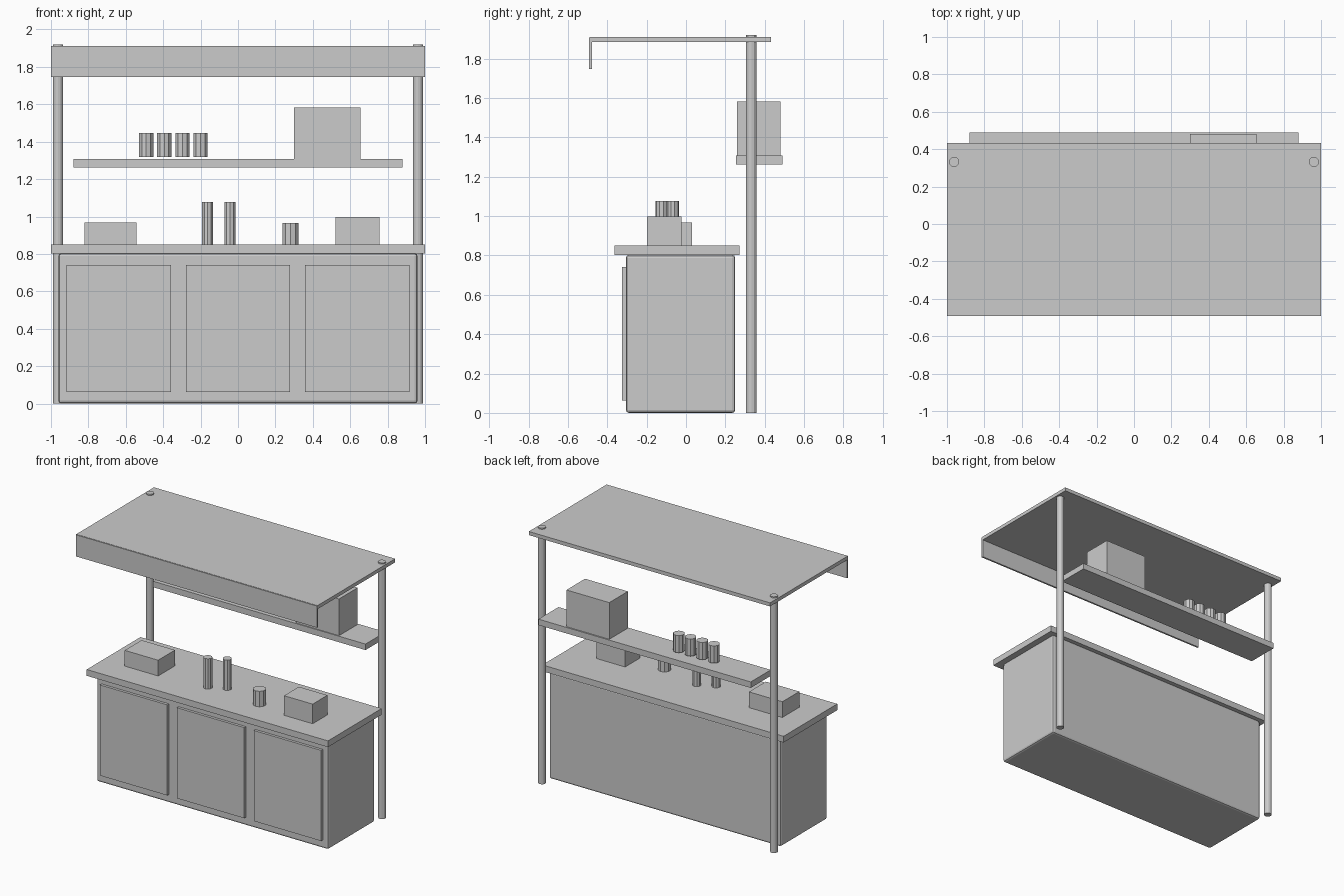
import bpy
import math

if "Cube" in bpy.data.objects:
    bpy.data.objects.remove(bpy.data.objects["Cube"])


def box(name, x, y, z, bevel=0.0, segments=2):
    """Box from (min, max) ranges, with optional rounded edges."""
    bpy.ops.mesh.primitive_cube_add(
        size=1, location=[(r[0] + r[1]) / 2 for r in (x, y, z)])
    ob = bpy.context.object
    ob.name = name
    ob.scale = [r[1] - r[0] for r in (x, y, z)]
    bpy.ops.object.transform_apply(location=False, rotation=False, scale=True)
    if bevel:
        mod = ob.modifiers.new("Rounded edges", 'BEVEL')
        mod.width = bevel
        mod.segments = segments
    return ob


def cylinder(name, x, y, z, radius, sides=10):
    """Upright faceted cylinder spanning the z range."""
    bpy.ops.mesh.primitive_cylinder_add(
        vertices=sides, radius=radius, depth=z[1] - z[0],
        location=(x, y, (z[0] + z[1]) / 2))
    bpy.context.object.name = name


# Cabinet with three door panels and a worktop
box("cabinet", (-0.96, 0.96), (-0.305, 0.25), (0, 0.803), 0.015)
for i in range(3):
    cx = (i - 1) * 0.638
    box(f"door_panel_{i + 1}", (cx - 0.279, cx + 0.279),
        (-0.325, -0.30), (0.063, 0.742))
box("worktop", (-1, 1), (-0.363, 0.273), (0.803, 0.85))

# Rear posts
for side, label in ((-1, "left"), (1, "right")):
    cylinder(f"{label}_post", side * 0.962, 0.332, (0, 1.92), 0.027, 12)

# Roof with hanging front valance
box("roof", (-1, 1), (-0.487, 0.433), (1.884, 1.911))
box("valance", (-1, 1), (-0.492, -0.479), (1.747, 1.909))

# Shelf and the things on it
box("shelf", (-0.88, 0.88), (0.253, 0.49), (1.263, 1.308))
box("shelf_box", (0.30, 0.655), (0.26, 0.48), (1.308, 1.583))
for i in range(4):
    cylinder(f"shelf_cup_{i + 1}", -0.491 + i * 0.097, 0.37, (1.317, 1.446), 0.04)

# Things on the worktop
box("low_counter_box", (-0.82, -0.543), (-0.17, 0.03), (0.85, 0.968))
box("tall_counter_box", (0.52, 0.757), (-0.197, -0.022), (0.85, 0.997))
cylinder("left_bottle", -0.162, -0.125, (0.85, 1.077), 0.031)
cylinder("right_bottle", -0.042, -0.067, (0.85, 1.077), 0.031)
cylinder("jar", 0.28, -0.145, (0.85, 0.966), 0.045)
